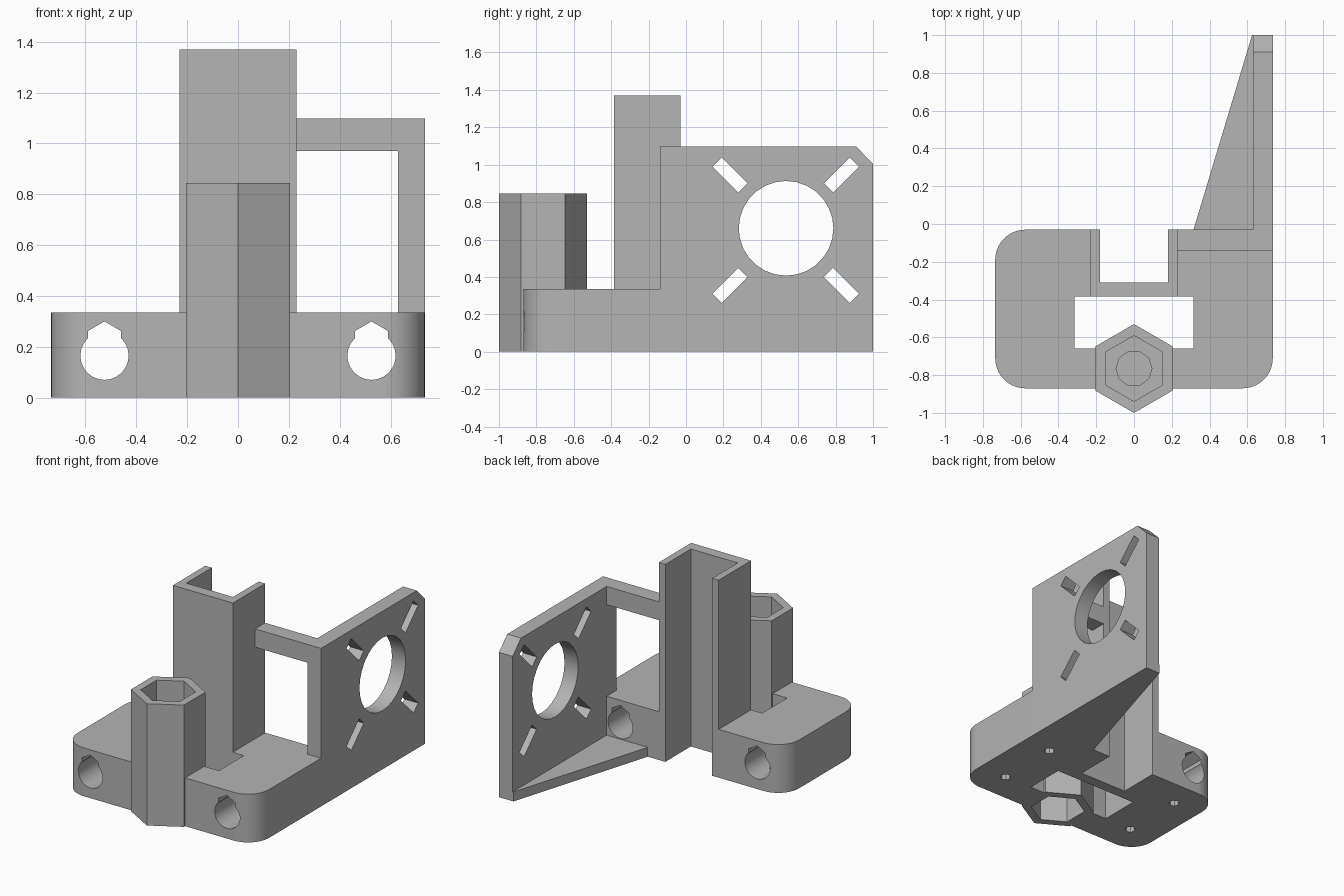
import bpy
import bmesh
import math

cube = bpy.data.objects.get("Cube")
if cube:
    bpy.data.objects.remove(cube, do_unlink=True)

grey = bpy.data.materials.new("plain_grey")
grey.use_nodes = True
grey.diffuse_color = (0.46, 0.46, 0.46, 1)
grey.node_tree.nodes["Principled BSDF"].inputs["Base Color"].default_value = (0.46, 0.46, 0.46, 1)


def prism(name, outline, axis, lo, hi, rounded=None, radius=0.16):
    """Extrude a 2D outline along an axis; optionally round chosen corners."""
    place = {"x": lambda u, v, w: (w, u, v),
             "y": lambda u, v, w: (u, w, v),
             "z": lambda u, v, w: (u, v, w)}[axis]
    bm = bmesh.new()
    low = [bm.verts.new(place(u, v, lo)) for u, v in outline]
    high = [bm.verts.new(place(u, v, hi)) for u, v in outline]
    bm.faces.new(low)
    bm.faces.new(high)
    count = len(outline)
    for i in range(count):
        j = (i + 1) % count
        bm.faces.new((low[i], low[j], high[j], high[i]))
    if rounded:
        edges = [bm.edges.get((low[i], high[i])) for i in rounded]
        bmesh.ops.bevel(bm, geom=edges, offset=radius, segments=10,
                        profile=0.5, affect="EDGES")
    bmesh.ops.recalc_face_normals(bm, faces=bm.faces)
    mesh = bpy.data.meshes.new(name)
    bm.to_mesh(mesh)
    bm.free()
    mesh.materials.append(grey)
    obj = bpy.data.objects.new(name, mesh)
    bpy.context.collection.objects.link(obj)
    return obj


def rect(u0, u1, v0, v1):
    return [(u0, v0), (u1, v0), (u1, v1), (u0, v1)]


def ring(u, v, radius, sides, turn=0.0):
    steps = [turn + math.tau * i / sides for i in range(sides)]
    return [(u + radius * math.cos(a), v + radius * math.sin(a)) for a in steps]


def hexagon(u, v, radius):
    return ring(u, v, radius, 6, math.pi / 2)


def slot(u, v, length, width, angle):
    c, s = math.cos(angle), math.sin(angle)
    return [(u + a * c - b * s, v + a * s + b * c)
            for a, b in rect(-length / 2, length / 2, -width / 2, width / 2)]


def combine(target, tool, operation):
    mod = target.modifiers.new(tool.name, "BOOLEAN")
    mod.operation = operation
    mod.solver = "EXACT"
    mod.object = tool
    bpy.context.view_layer.objects.active = target
    bpy.ops.object.modifier_apply(modifier=mod.name)
    bpy.data.objects.remove(tool, do_unlink=True)


BACK = -0.03
NUT_Y = -0.765

# Base block, with the corner under the plate left square
bracket = prism("motor_bracket", rect(-0.735, 0.735, -0.87, BACK), "z", 0, 0.335,
                rounded=(0, 1, 3))

# Solid parts joined to the base
solids = [
    prism("channel_column", rect(-0.23, 0.23, -0.385, BACK), "z", 0, 1.37),
    prism("hex_tube", hexagon(0, NUT_Y, 0.235), "z", 0, 0.845),
    prism("side_plate", [(-0.14, 0), (1, 0), (1, 1.005), (0.91, 1.097), (-0.14, 1.097)],
          "x", 0.63, 0.735),
    prism("top_bar", rect(0.2, 0.735, -0.14, BACK), "z", 0.97, 1.097),
    prism("floor_brace", [(0.3, -0.08), (0.7, -0.08), (0.7, 1), (0.625, 1), (0.315, BACK)],
          "z", 0, 0.065),
]
for part in solids:
    combine(bracket, part, "UNION")

# Channel recess, base window and the hex tube pockets
cutters = [
    prism("channel_recess", rect(-0.18, 0.18, -0.31, 0.2), "z", -0.1, 1.5),
    prism("lower_pocket", hexagon(0, NUT_Y, 0.174), "z", -0.1, 0.33),
    prism("upper_pocket", hexagon(0, NUT_Y, 0.174), "z", 0.42, 1),
    prism("blind_bore", ring(0, NUT_Y, 0.095, 10), "z", 0.35, 0.5),
    prism("motor_hole", ring(0.535, 0.66, 0.253, 28), "x", 0.5, 0.9),
]

# Window beside the hex tube, which stays standing inside it
window = prism("base_window", rect(-0.315, 0.315, -0.66, -0.385), "z", -0.1, 0.5)
combine(window, prism("tube_keep", hexagon(0, NUT_Y, 0.235), "z", -0.2, 0.6), "DIFFERENCE")
cutters.append(window)

# Rod holes with a peaked relief, and screw holes from below
for side in (-1, 1):
    x = side * 0.525
    cutters.append(prism("rod_hole", ring(x, 0.165, 0.095, 24), "y", -1, 0.1))
    cutters.append(prism("rod_relief", hexagon(x, 0.225, 0.075), "y", -1.01, 0.11))
    for y in (-0.665, -0.225):
        cutters.append(prism("screw_hole", ring(x, y, 0.035, 8), "z", -0.1, 0.12))

# Diagonal mounting slots around the motor hole
for sy in (-1, 1):
    for sz in (-1, 1):
        cutters.append(prism("mount_slot",
                             slot(0.533 + sy * 0.298, 0.65 + sz * 0.295, 0.195, 0.07,
                                  sy * sz * math.pi / 4),
                             "x", 0.5, 0.9))
for cutter in cutters:
    combine(bracket, cutter, "DIFFERENCE")

# Smooth curves, sharp edges
bpy.ops.object.select_all(action="DESELECT")
bracket.select_set(True)
bpy.context.view_layer.objects.active = bracket
bpy.ops.object.shade_smooth_by_angle(angle=math.radians(30))
